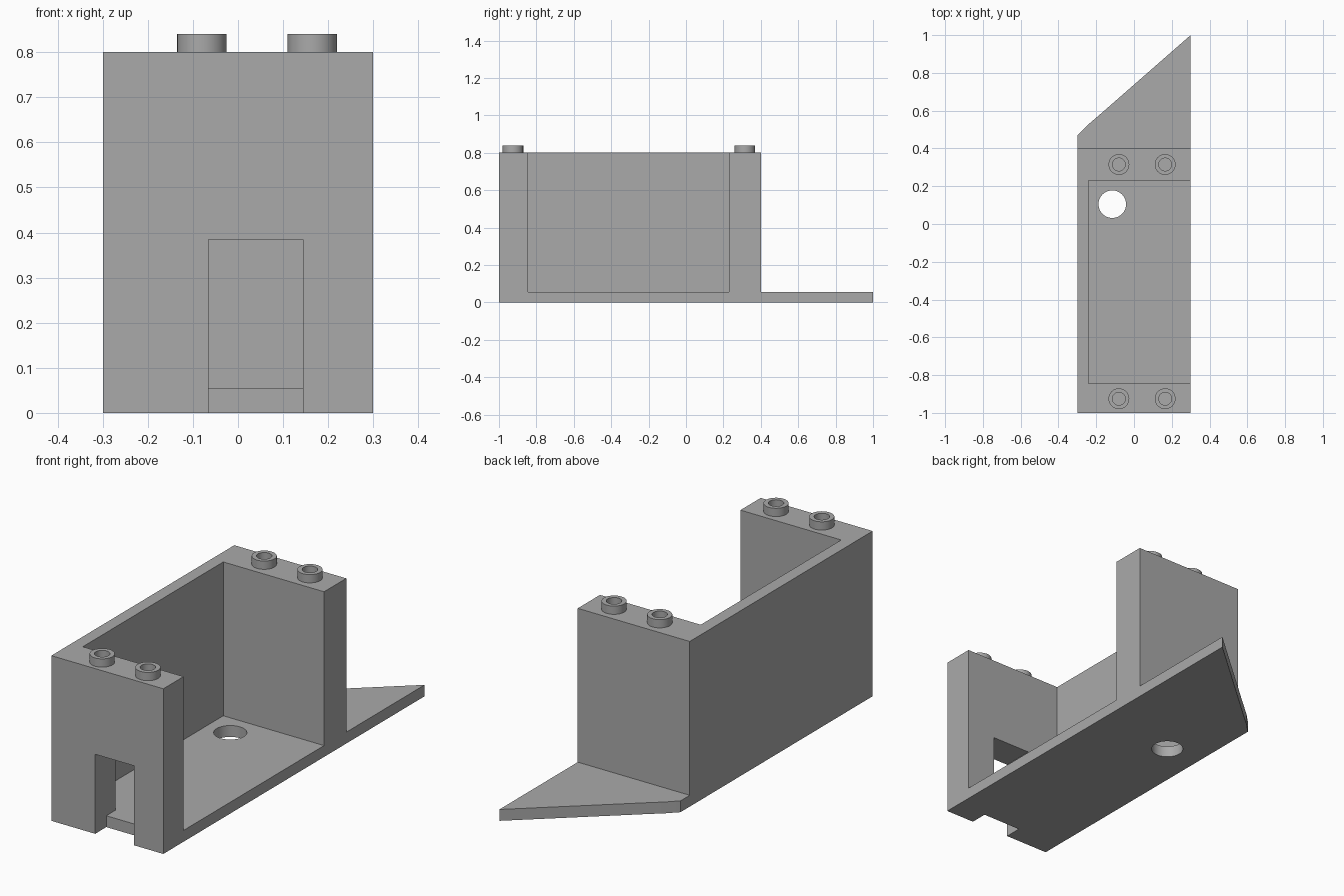
import bpy, bmesh, math

cube = bpy.data.objects.get("Cube")
if cube:
    bpy.data.objects.remove(cube, do_unlink=True)

grey = bpy.data.materials.new("plain grey")
grey.use_nodes = True
colour = (0.4, 0.4, 0.4, 1)
grey.diffuse_color = colour
grey.node_tree.nodes["Principled BSDF"].inputs["Base Color"].default_value = colour

FLOOR, TOP = 0.055, 0.8


def finish(name, bm):
    bmesh.ops.recalc_face_normals(bm, faces=bm.faces)
    mesh = bpy.data.meshes.new(name)
    bm.to_mesh(mesh)
    bm.free()
    mesh.materials.append(grey)
    obj = bpy.data.objects.new(name, mesh)
    bpy.context.collection.objects.link(obj)
    return obj


def prism(name, outline, z0, z1):
    bm = bmesh.new()
    face = bm.faces.new([bm.verts.new((x, y, z0)) for x, y in outline])
    grown = bmesh.ops.extrude_face_region(bm, geom=[face])["geom"]
    bmesh.ops.translate(bm, vec=(0, 0, z1 - z0),
                        verts=[v for v in grown if isinstance(v, bmesh.types.BMVert)])
    return finish(name, bm)


def box(name, x0, x1, y0, y1, z0, z1):
    return prism(name, [(x0, y0), (x1, y0), (x1, y1), (x0, y1)], z0, z1)


def circle(x, y, r, n=40):
    return [(x + r * math.cos(math.tau * i / n), y + r * math.sin(math.tau * i / n))
            for i in range(n)]


def cut(target, cutter):
    cutter.hide_render = True
    mod = target.modifiers.new("cut", "BOOLEAN")
    mod.operation, mod.solver, mod.object = "DIFFERENCE", "EXACT", cutter
    bpy.context.view_layer.objects.active = target
    bpy.ops.object.modifier_apply(modifier=mod.name)
    bpy.data.objects.remove(cutter, do_unlink=True)


def smooth(obj):
    bpy.ops.object.select_all(action="DESELECT")
    obj.select_set(True)
    bpy.context.view_layer.objects.active = obj
    bpy.ops.object.shade_smooth_by_angle(angle=math.radians(30))


# Body: full footprint with slanted tail, then cut down to walls and floor
footprint = [(-0.3, -1), (0.3, -1), (0.3, 1), (-0.18, 0.58), (-0.25, 0.52), (-0.3, 0.47)]
body = prism("body", footprint, 0, TOP)
cut(body, box("tail_cutter", -1, 1, 0.4, 2, FLOOR, 1))
cut(body, box("cavity_cutter", -0.24, 1, -0.845, 0.23, FLOOR, 1))
cut(body, box("door_cutter", -0.065, 0.144, -1.2, -0.7, FLOOR, 0.385))
cut(body, box("door_sill_cutter", -0.065, 0.144, -1.2, -0.915, -0.2, 0.1))
cut(body, prism("floor_hole_cutter", circle(-0.115, 0.105, 0.073), -0.2, 0.2))
smooth(body)

# Hollow studs on both end walls
for end, y in (("front", -0.925), ("back", 0.315)):
    for side, x in (("right", -0.08), ("left", 0.165)):
        stud = prism(f"{end}_{side}_stud", circle(x, y, 0.055), TOP, 0.84)
        cut(stud, prism("stud_cutter", circle(x, y, 0.034), TOP + 0.002, 1))
        smooth(stud)
